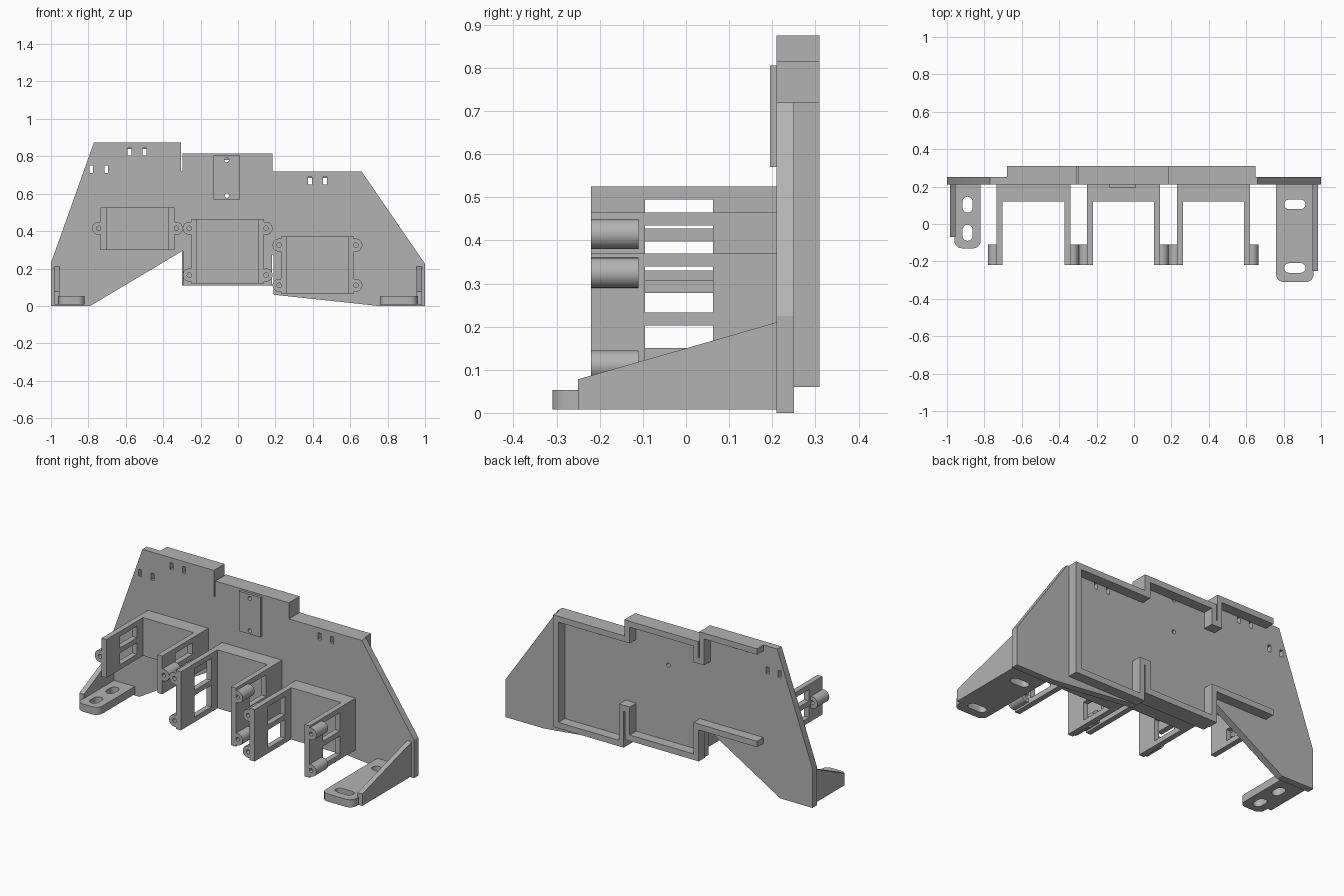
import bpy, bmesh
from math import pi, cos, sin, radians
from mathutils import Matrix

cube = bpy.data.objects.get("Cube")
if cube:
    bpy.data.objects.remove(cube, do_unlink=True)

grey = bpy.data.materials.new("plain grey")
grey.use_nodes = True
colour = (0.45, 0.45, 0.45, 1)
grey.diffuse_color = colour
grey.node_tree.nodes["Principled BSDF"].inputs["Base Color"].default_value = colour

# Each axis maps a flat profile and its extrusion direction to the world
AXES = {
    "x": Matrix(((0, 0, 1), (1, 0, 0), (0, 1, 0))),
    "y": Matrix(((1, 0, 0), (0, 0, -1), (0, 1, 0))),
    "z": Matrix.Identity(3),
}


def slab(name, axis, low, high, outline, holes=()):
    """Extrude an outline with holes from low to high along an axis."""
    curve = bpy.data.curves.new(name + "_profile", "CURVE")
    curve.dimensions = "2D"
    curve.fill_mode = "BOTH"
    curve.extrude = (high - low) / 2
    for loop in [outline, *holes]:
        spline = curve.splines.new("POLY")
        spline.points.add(len(loop) - 1)
        for point, (u, v) in zip(spline.points, loop):
            point.co = (u, v, 0, 1)
        spline.use_cyclic_u = True
    helper = bpy.data.objects.new(name + "_profile", curve)
    mesh = bpy.data.meshes.new_from_object(helper)
    bpy.data.objects.remove(helper)
    bpy.data.curves.remove(curve)

    bm = bmesh.new()
    bm.from_mesh(mesh)
    bmesh.ops.remove_doubles(bm, verts=bm.verts, dist=0.00005)
    bm.transform(AXES[axis].to_4x4())
    shift = [0, 0, 0]
    shift["xyz".index(axis)] = (low + high) / 2
    bmesh.ops.translate(bm, verts=bm.verts, vec=shift)
    bmesh.ops.recalc_face_normals(bm, faces=bm.faces)
    for face in bm.faces:
        face.smooth = True
    bm.to_mesh(mesh)
    bm.free()
    mesh.set_sharp_from_angle(angle=radians(30))
    mesh.materials.clear()
    mesh.materials.append(grey)
    mesh.name = name
    part = bpy.data.objects.new(name, mesh)
    bpy.context.collection.objects.link(part)
    return part


def rect(u0, u1, v0, v1):
    return [(u0, v0), (u1, v0), (u1, v1), (u0, v1)]


def arc(u, v, r, start, end, steps=8):
    angles = [start + (end - start) * i / steps for i in range(steps + 1)]
    return [(u + r * cos(a), v + r * sin(a)) for a in angles]


def circle(u, v, r):
    return arc(u, v, r, 0, 2 * pi, 24)[:-1]


def slot(u, v, half_u, half_v):
    """Rounded slot whose ends lie along its longer direction."""
    r = min(half_u, half_v)
    if half_u > half_v:
        d = half_u - r
        return arc(u + d, v, r, -pi / 2, pi / 2) + arc(u - d, v, r, pi / 2, 3 * pi / 2)
    d = half_v - r
    return arc(u, v + d, r, 0, pi) + arc(u, v - d, r, pi, 2 * pi)


# Main upright plate with cable-tie slots and screw holes
screw_holes = [circle(-0.06, z, 0.012) for z in (0.59, 0.78)]
tie_slots = [rect(x - 0.01, x + 0.01, z - 0.02, z + 0.02)
             for left, z in ((-0.785, 0.73), (-0.58, 0.825), (0.385, 0.67))
             for x in (left, left + 0.08)]
slab("main_plate", "y", 0.21, 0.25, [
    (-1, 0), (-0.79, 0), (-0.295, 0.295), (-0.295, 0.11),
    (0.181, 0.11), (0.181, 0.275), (0.189, 0.275), (0.189, 0.06),
    (0.75, 0), (1, 0), (1, 0.225), (0.66, 0.72),
    (0.185, 0.72), (0.185, 0.815), (-0.296, 0.815), (-0.296, 0.72),
    (-0.304, 0.72), (-0.304, 0.875), (-0.77, 0.875), (-1, 0.23),
], screw_holes + tie_slots)

# Stepped rim on the back, open at one end
slab("back_rim", "y", 0.25, 0.31, [
    (-0.68, 0.875), (-0.304, 0.875), (-0.304, 0.72), (-0.296, 0.72),
    (-0.296, 0.815), (0.185, 0.815), (0.185, 0.72), (0.65, 0.72),
    (0.65, 0.06), (0.189, 0.06), (0.189, 0.275), (0.181, 0.275),
    (0.181, 0.11), (-0.3, 0.11), (-0.3, 0.295), (-0.68, 0.295),
    (-0.68, 0.33), (-0.265, 0.33), (-0.265, 0.145), (0.15, 0.145),
    (0.15, 0.31), (0.22, 0.31), (0.22, 0.095), (0.615, 0.095),
    (0.615, 0.685), (0.15, 0.685), (0.15, 0.78), (-0.265, 0.78),
    (-0.265, 0.685), (-0.335, 0.685), (-0.335, 0.84), (-0.68, 0.84),
])

# Small raised pad on the front
slab("front_pad", "y", 0.195, 0.21, rect(-0.13, 0.01, 0.57, 0.805), screw_holes)


def bracket(name, x0, x1, z0, z1, boss_heights):
    """U-shaped holder: back block, two windowed arms, screw bosses."""
    wall = 0.032
    middle = (z0 + z1) / 2
    windows = [rect(-0.095, 0.063, z0 + 0.03, middle - 0.015),
               rect(-0.095, 0.063, middle + 0.015, z1 - 0.03)]
    slab(name + "_back", "y", 0.12, 0.21, rect(x0 + wall, x1 - wall, z0, z1))
    for side, low, boss_x in (("right", x0, x0 - 0.01), ("left", x1 - wall, x1 + 0.01)):
        slab(f"{name}_{side}_arm", "x", low, low + wall,
             rect(-0.22, 0.21, z0, z1), windows)
        for z in boss_heights:
            slab(f"{name}_{side}_boss", "y", -0.22, -0.11,
                 circle(boss_x, z, 0.035), [circle(boss_x, z, 0.012)])


bracket("right_bracket", -0.735, -0.34, 0.30, 0.525, [0.415])
bracket("middle_bracket", -0.25, 0.14, 0.12, 0.465, [0.165, 0.415])
bracket("left_bracket", 0.23, 0.62, 0.065, 0.37, [0.11, 0.325])


def foot(name, x0, x1, front, slots):
    """Mounting foot with rounded front corners."""
    r = 0.04
    outline = [(x1, 0.21), (x0, 0.21)]
    outline += arc(x0 + r, front + r, r, pi, 3 * pi / 2)
    outline += arc(x1 - r, front + r, r, 3 * pi / 2, 2 * pi)
    slab(name, "z", 0.008, 0.053, outline, slots)


foot("left_foot", 0.76, 0.96, -0.31,
     [slot(0.86, y, 0.057, 0.026) for y in (0.105, -0.235)])
foot("right_foot", -0.96, -0.82, -0.13,
     [slot(-0.89, y, 0.027, 0.043) for y in (0.103, -0.047)])

# Sloping side ribs beside the feet
for name, low, front in (("left_rib", 0.955, -0.25), ("right_rib", -0.985, -0.07)):
    slab(name, "x", low, low + 0.03,
         [(0.21, 0.008), (0.21, 0.21), (front, 0.078), (front, 0.053), (front, 0.008)])
